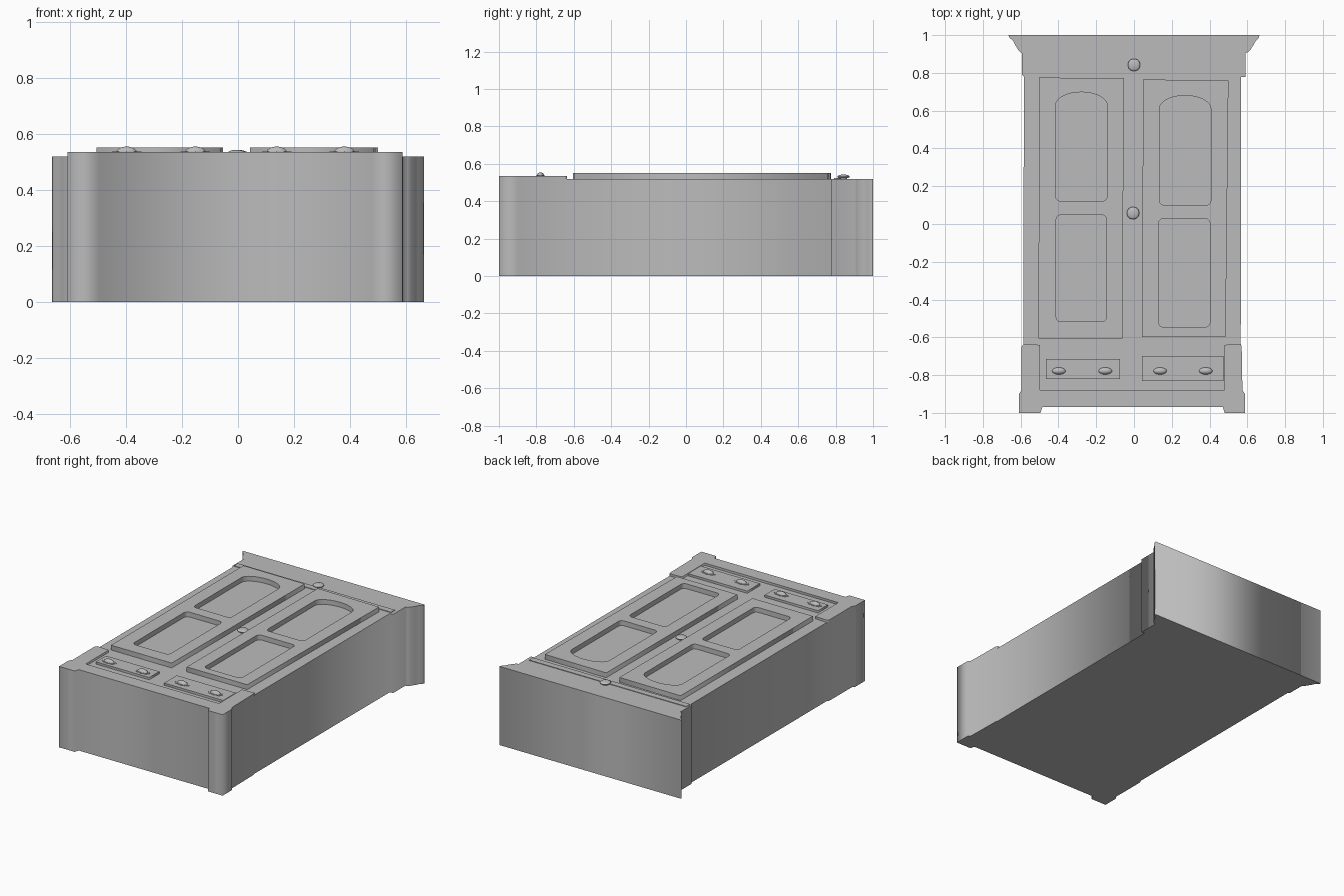
import bpy, math

if "Cube" in bpy.data.objects:
    bpy.data.objects.remove(bpy.data.objects["Cube"])

mat = bpy.data.materials.new("plain grey")
mat.diffuse_color = (0.5, 0.5, 0.5, 1)
mat.use_nodes = True
mat.node_tree.nodes["Principled BSDF"].inputs["Base Color"].default_value = mat.diffuse_color

BODY_Z, BASE_Z, DOOR_Z = 0.52, 0.535, 0.552


def plate(name, loops, z0, z1):
    """Flat outline (later loops become holes) extruded from z0 to z1."""
    cu = bpy.data.curves.new(name, 'CURVE')
    cu.dimensions = '2D'
    cu.fill_mode = 'BOTH'
    cu.extrude = (z1 - z0) / 2
    for pts in loops:
        sp = cu.splines.new('POLY')
        sp.points.add(len(pts) - 1)
        for p, (x, y) in zip(sp.points, pts):
            p.co = (x, y, 0, 1)
        sp.use_cyclic_u = True
    ob = bpy.data.objects.new(name, cu)
    bpy.context.collection.objects.link(ob)
    ob.location.z = (z0 + z1) / 2
    bpy.ops.object.select_all(action='DESELECT')
    ob.select_set(True)
    bpy.context.view_layer.objects.active = ob
    bpy.ops.object.convert(target='MESH')
    ob = bpy.context.object
    ob.data.materials.clear()
    ob.data.materials.append(mat)
    return ob


def dome(name, loc, size):
    """Squashed smooth ball."""
    bpy.ops.mesh.primitive_uv_sphere_add(segments=24, ring_count=12, radius=1, location=loc)
    ob = bpy.context.object
    ob.name = name
    ob.scale = size
    ob.data.materials.append(mat)
    bpy.ops.object.shade_smooth()
    return ob


def rect(x0, x1, y0, y1):
    return [(x0, y0), (x1, y0), (x1, y1), (x0, y1)]


def panel(x0, x1, y0, y1, arch=0.0, r=0.025):
    """Rounded panel opening, optionally with an arched top."""
    pts = []
    corners = [(x0 + r, y0 + r, 180), (x1 - r, y0 + r, 270)]
    if not arch:
        corners += [(x1 - r, y1 - r, 0), (x0 + r, y1 - r, 90)]
    for cx, cy, a in corners:
        for i in range(6):
            t = math.radians(a + 18 * i)
            pts.append((cx + r * math.cos(t), cy + r * math.sin(t)))
    if arch:
        cx, h = (x0 + x1) / 2, (x1 - x0) / 2
        for i in range(17):
            t = math.pi * i / 16
            pts.append((cx + h * math.cos(t), y1 - arch + arch * math.sin(t)))
    return pts


# Cabinet body: whole outline with crown, plinth and feet
left = [(-.665, 1), (-.658, .985), (-.64, .97), (-.63, .95), (-.615, .925), (-.602, .91),
        (-.594, .905), (-.594, .79), (-.583, .78), (-.585, -.635), (-.595, -.65),
        (-.595, -.88), (-.609, -.9), (-.609, -1), (-.495, -1), (-.485, -.97)]
right = [(.47, -.97), (.48, -1), (.588, -1), (.588, -.9), (.574, -.88), (.57, -.65),
         (.565, -.635), (.567, .777), (.59, .777), (.59, .905), (.604, .91), (.618, .925),
         (.634, .95), (.645, .97), (.66, .985), (.665, 1)]
plate("cabinet_body", [left + right], 0, BODY_Z)

# Raised base frame around the drawers
frame = left[9:] + right[:7] + [(.478, -.64), (.478, -.88), (-.498, -.88), (-.498, -.64)]
plate("base_frame", [frame], BODY_Z - 0.01, BASE_Z)

# Thin moulding under the crown
plate("crown_moulding", [rect(-.583, .567, .79, .83)], BODY_Z - 0.01, BODY_Z + 0.004)

# Doors with recessed panels
plate("left_door", [[(-.505, -.605), (-.062, -.605), (-.053, .772), (-.503, .775)],
                    panel(-.415, -.142, .122, .698, arch=.07),
                    panel(-.412, -.145, -.517, .048)], BODY_Z - 0.002, DOOR_Z)
plate("right_door", [[(.043, -.597), (.485, -.597), (.5, .76), (.048, .765)],
                     panel(.134, .407, .1, .68, arch=.07),
                     panel(.13, .402, -.545, .028)], BODY_Z - 0.002, DOOR_Z)

# Drawers
plate("left_drawer", [rect(-.465, -.075, -.82, -.715)], BODY_Z - 0.01, BASE_Z)
plate("right_drawer", [rect(.042, .474, -.832, -.7)], BODY_Z - 0.01, BASE_Z)

# Cup pulls on scalloped back plates
for i, x in enumerate((-.398, -.152, .138, .38)):
    y = -.778
    ring = []
    for k in range(48):
        t = 2 * math.pi * k / 48
        s = 1 + 0.1 * math.cos(8 * t)
        ring.append((x + .048 * s * math.cos(t), y + .022 * s * math.sin(t)))
    plate(f"pull_plate_{i}", [ring], BASE_Z - 0.003, BASE_Z + 0.003)
    dome(f"cup_pull_{i}", (x, y, BASE_Z), (.036, .019, .02))

# Round knobs on short stems
for name, x, y in (("crown_knob", 0, .842), ("door_knob", -.005, .058)):
    dome(name, (x, y, BODY_Z + .012), (.033, .033, .011))
    bpy.ops.mesh.primitive_cylinder_add(vertices=20, radius=.02, depth=.02,
                                        location=(x, y, BODY_Z + .002))
    bpy.context.object.name = name + "_stem"
    bpy.context.object.data.materials.append(mat)
